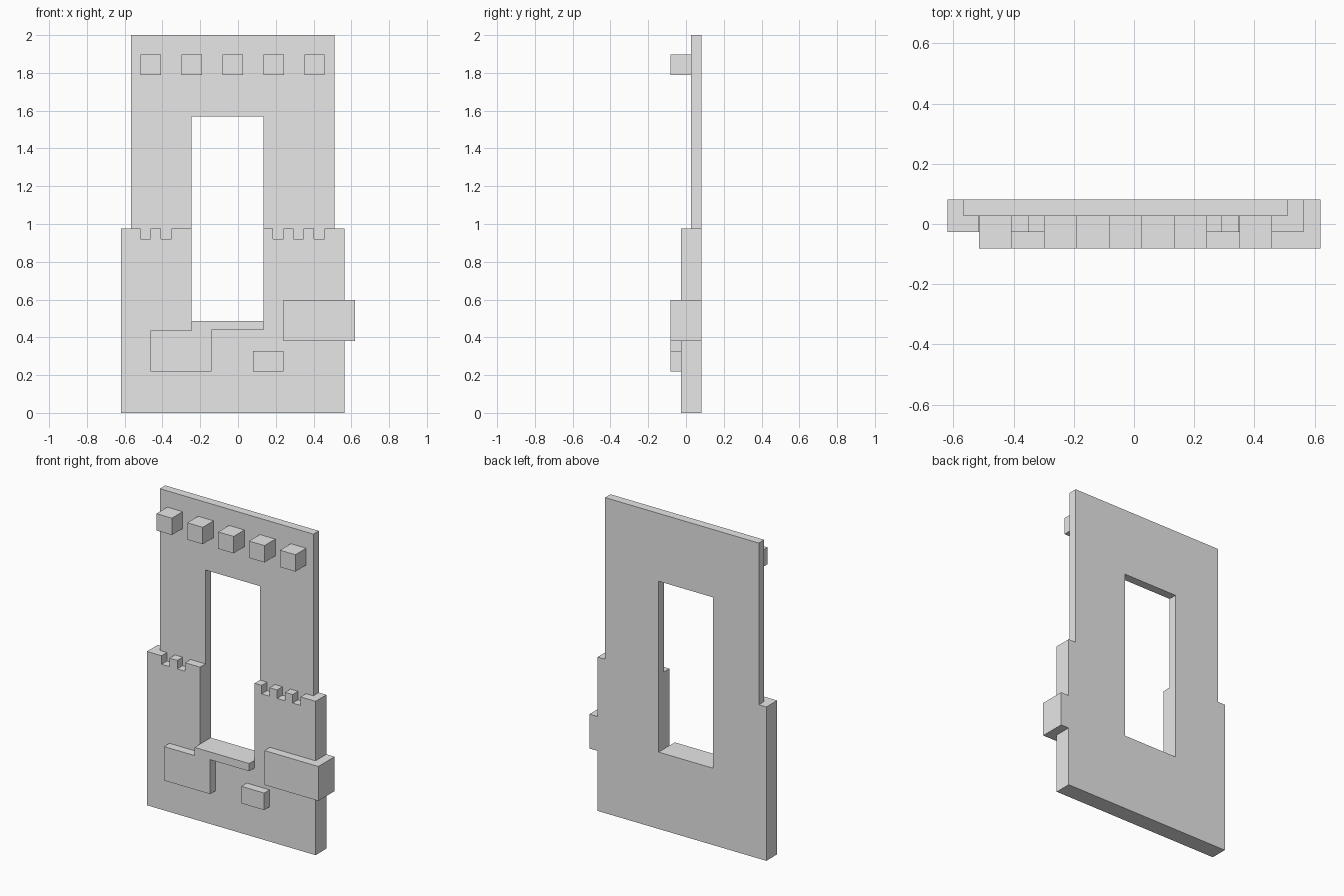
import bpy
import bmesh

cube = bpy.data.objects.get("Cube")
if cube:
    bpy.data.objects.remove(cube, do_unlink=True)

stone = bpy.data.materials.new("plain grey")
stone.use_nodes = True
stone.diffuse_color = (0.8, 0.8, 0.8, 1)
stone.node_tree.nodes["Principled BSDF"].inputs["Base Color"].default_value = (0.8, 0.8, 0.8, 1)

# Depth layers, from front to back
FRONT, LOWER, UPPER, BACK = -0.081, -0.027, 0.027, 0.081
LEDGE = 0.975                       # top of the thicker lower wall
WIN_L, WIN_R, WIN_B, WIN_T = -0.247, 0.135, 0.487, 1.57


def prism(name, outline, y0, y1):
    """Extrude an x-z outline from y0 back to y1."""
    bm = bmesh.new()
    face = bm.faces.new([bm.verts.new((x, y0, z)) for x, z in outline])
    out = bmesh.ops.extrude_face_region(bm, geom=[face])
    moved = [v for v in out["geom"] if isinstance(v, bmesh.types.BMVert)]
    bmesh.ops.translate(bm, verts=moved, vec=(0, y1 - y0, 0))
    bmesh.ops.recalc_face_normals(bm, faces=bm.faces)
    mesh = bpy.data.meshes.new(name)
    bm.to_mesh(mesh)
    bm.free()
    mesh.materials.append(stone)
    obj = bpy.data.objects.new(name, mesh)
    bpy.context.collection.objects.link(obj)
    return obj


def block(name, x0, x1, z0, z1, y0, y1):
    return prism(name, [(x0, z0), (x1, z0), (x1, z1), (x0, z1)], y0, y1)


def cut(target, cutter):
    """Subtract the cutter and discard it."""
    mod = target.modifiers.new("notch", "BOOLEAN")
    mod.operation = "DIFFERENCE"
    mod.solver = "EXACT"
    mod.object = cutter
    bpy.context.view_layer.objects.active = target
    bpy.ops.object.modifier_apply(modifier=mod.name)
    bpy.data.objects.remove(cutter, do_unlink=True)


# Thick lower wall, open at the top for the window
lower_wall = prism("lower_wall", [
    (-0.62, 0), (0.563, 0), (0.563, LEDGE), (WIN_R, LEDGE), (WIN_R, WIN_B),
    (WIN_L, WIN_B), (WIN_L, LEDGE), (-0.62, LEDGE)], LOWER, BACK)

# Square notches along the ledge
for x in (-0.517, -0.407, 0.185, 0.293, 0.402):
    cut(lower_wall, block("notch_cutter", x, x + 0.055, 0.921, LEDGE + 0.1,
                          LOWER - 0.1, UPPER))

# Thin upper wall around the top of the window
prism("upper_wall", [
    (-0.567, LEDGE), (WIN_L, LEDGE), (WIN_L, WIN_T), (WIN_R, WIN_T),
    (WIN_R, LEDGE), (0.51, LEDGE), (0.51, 2), (-0.567, 2)], UPPER, BACK)

# Row of projecting beam ends
for i in range(5):
    x = -0.515 + i * 0.2165
    block(f"beam_end_{i + 1}", x, x + 0.108, 1.79, 1.897, FRONT, UPPER)

# Window sill joined to the raised stone below it
prism("window_sill", [
    (-0.462, 0.22), (-0.139, 0.22), (-0.139, 0.438), (WIN_R, 0.438),
    (WIN_R, WIN_B), (WIN_L, WIN_B), (WIN_L, 0.435), (-0.462, 0.435)], FRONT, LOWER)

# Raised stones, the large one wrapping the wall's edge
block("small_stone", 0.08, 0.24, 0.22, 0.328, FRONT, LOWER)
block("corner_stone", 0.242, 0.62, 0.38, 0.598, FRONT, BACK)
